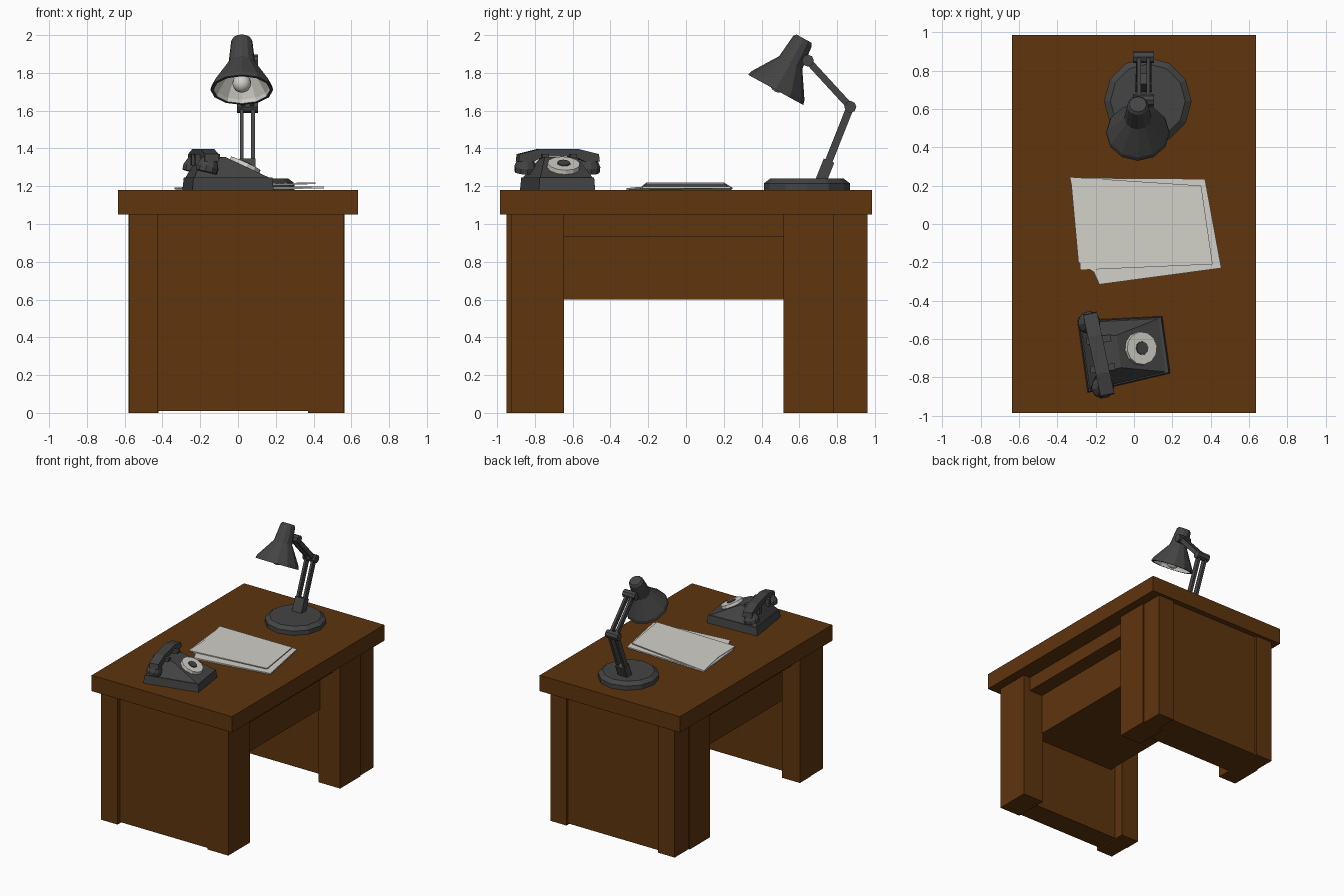
import bpy, bmesh, math
from mathutils import Matrix, Vector

cube = bpy.data.objects.get("Cube")
if cube:
    bpy.data.objects.remove(cube)


def material(name, rgb):
    m = bpy.data.materials.new(name)
    m.use_nodes = True
    m.diffuse_color = (*rgb, 1)
    m.node_tree.nodes["Principled BSDF"].inputs["Base Color"].default_value = (*rgb, 1)
    return m


WOOD = material("brown wood", (0.112, 0.035, 0.004))
DARK = material("charcoal", (0.058, 0.058, 0.06))
PAPER = material("paper white", (0.64, 0.63, 0.58))


def finish(name, bm, mats, matrix=Matrix()):
    bmesh.ops.recalc_face_normals(bm, faces=bm.faces)
    me = bpy.data.meshes.new(name)
    bm.to_mesh(me)
    bm.free()
    for m in mats:
        me.materials.append(m)
    ob = bpy.data.objects.new(name, me)
    ob.matrix_world = matrix
    bpy.context.collection.objects.link(ob)
    return ob


def box(name, x, y, z, mat, matrix=Matrix()):
    """Box from three (low, high) ranges."""
    bm = bmesh.new()
    bmesh.ops.create_cube(bm, size=1)
    for v in bm.verts:
        v.co = [sum(r) / 2 + c * (r[1] - r[0]) for r, c in zip((x, y, z), v.co)]
    return finish(name, bm, [mat], matrix)


def aim(start, direction):
    return Matrix.Translation(start) @ Vector((0, 0, 1)).rotation_difference(
        Vector(direction)).to_matrix().to_4x4()


def rod(name, a, b, wx, wy, mat):
    d = Vector(b) - Vector(a)
    box(name, (-wx / 2, wx / 2), (-wy / 2, wy / 2), (0, d.length), mat, aim(a, d))


def lathe(name, profile, sides, mats, matrix, inner_from=99):
    """Revolve (radius, height) points; segments from inner_from use the second material."""
    bm = bmesh.new()
    rings = []
    for r, h in profile:
        if r == 0:
            rings.append([bm.verts.new((0, 0, h))] * sides)
        else:
            rings.append([bm.verts.new((r * math.cos(t), r * math.sin(t), h))
                          for t in (math.tau * i / sides for i in range(sides))])
    for k, (p, q) in enumerate(zip(rings, rings[1:])):
        for i in range(sides):
            j = (i + 1) % sides
            f = bm.faces.new(list(dict.fromkeys((p[i], p[j], q[j], q[i]))))
            f.material_index = int(k >= inner_from)
    return finish(name, bm, mats, matrix)


def prism(name, points, offset, mat, matrix=Matrix()):
    """Extrude a flat outline of 3D points along offset."""
    bm = bmesh.new()
    face = bm.faces.new([bm.verts.new(p) for p in points])
    ext = bmesh.ops.extrude_face_region(bm, geom=[face], use_keep_orig=True)
    bmesh.ops.translate(bm, vec=offset,
                        verts=[g for g in ext["geom"] if isinstance(g, bmesh.types.BMVert)])
    return finish(name, bm, [mat], matrix)


def hull(name, points, mat, matrix):
    bm = bmesh.new()
    for p in points:
        bm.verts.new(p)
    bmesh.ops.convex_hull(bm, input=bm.verts)
    return finish(name, bm, [mat], matrix)


# Desk
LEG = (0, 1.05)
box("desk_top", (-.635, .635), (-.985, .985), (1.05, 1.18), WOOD)
box("back_panel", (-.5, .5), (.62, .94), (.01, 1.05), WOOD)
box("front_panel", (-.5, .5), (-.92, -.73), (.01, 1.05), WOOD)
box("back_inner_post_left", (.37, .565), (.515, .78), LEG, WOOD)
box("back_inner_post_right", (-.58, -.42), (.515, .78), LEG, WOOD)
box("back_outer_post_left", (.41, .555), (.78, .96), LEG, WOOD)
box("back_outer_post_right", (-.57, -.42), (.78, .96), LEG, WOOD)
box("front_post_left", (.37, .56), (-.925, -.645), LEG, WOOD)
box("front_inner_post_right", (-.58, -.42), (-.78, -.645), LEG, WOOD)
box("front_outer_post_right", (-.575, -.425), (-.95, -.78), LEG, WOOD)
box("apron", (-.5, .5), (-.66, .53), (.935, 1.05), WOOD)
box("drawer_box", (-.38, .38), (-.74, .63), (.6, .935), WOOD)

# Loose sheets of paper
prism("lower_sheet", [(-.33, .24, 1.18), (.37, .235, 1.188), (.455, -.23, 1.188),
                      (-.18, -.315, 1.18), (-.21, -.25, 1.18), (-.29, -.2, 1.18)],
      (0, 0, .01), PAPER)
prism("upper_sheet", [(-.335, .245, 1.185), (.35, .20, 1.212), (.41, -.21, 1.212),
                      (-.28, -.24, 1.187), (-.285, -.02, 1.187), (-.305, .1, 1.186)],
      (0, 0, .008), PAPER)

# Lamp: base, two pairs of arms, joints
LX = .05
lathe("lamp_base", [(0, 0), (.228, 0), (.228, .035), (.195, .06), (0, .06)], 12, [DARK],
      Matrix.Translation((.072, .64, 1.18)))
foot, elbow, neck = (.715, 1.23), (.87, 1.62), (.645, 1.865)
rod("lamp_bracket", (LX, *foot), (LX, .757, 1.335), .085, .06, DARK)
for side, dx in (("left", .03), ("right", -.03)):
    rod("lower_arm_" + side, (LX + dx, *foot), (LX + dx, *elbow), .02, .04, DARK)
    rod("upper_arm_" + side, (LX + dx * .8, *elbow), (LX + dx * .8, *neck), .02, .036, DARK)
for name, (y, z) in (("elbow_joint", elbow), ("neck_joint", neck)):
    lathe(name, [(0, -.055), (.032, -.055), (.032, .055), (0, .055)], 8, [DARK],
          aim((LX, y, z), (1, 0, 0)))

# Lamp shade with a pale inside and a bulb
shade = aim((.02, .475, 1.71), (0, .48, .876))
lathe("lamp_shade", [(0, .31), (.045, .31), (.056, .295), (.07, .165), (.16, .025), (.166, 0),
                     (.15, 0), (.145, .02), (.06, .15), (0, .15)], 12, [DARK, PAPER], shade, 6)
rod("shade_mount", (LX, *neck), (.02, .6, 1.88), .05, .04, DARK)
bm = bmesh.new()
bmesh.ops.create_uvsphere(bm, u_segments=12, v_segments=8, radius=.05)
bulb = finish("bulb", bm, [PAPER], shade @ Matrix.Translation((0, 0, .04)))
bulb.data.shade_smooth()

# Telephone, turned slightly on the desk
phone = Matrix.Translation((-.05, -.66, 1.18)) @ Matrix.Rotation(math.radians(8), 4, "Z")


def outline(scale, z):
    return [(x * scale, y * scale, z) for x, y in
            ((.22, .15), (.22, -.15), (-.22, -.19), (-.22, .19))]


hull("phone_base", outline(1, 0) + outline(.97, .065), DARK, phone)
hull("phone_body", outline(.95, .06) + [(x, s * y, z) for s in (1, -1) for x, y, z in
                                        ((-.03, .085, .175), (-.16, .1, .16))], DARK, phone)
dial = phone @ aim((.088, 0, .13), (.42, 0, .9))
lathe("dial_plate", [(0, -.02), (.09, -.02), (.086, .012), (0, .012)], 12, [PAPER], dial)
lathe("dial_centre", [(0, .01), (.036, .01), (.034, .018), (0, .018)], 10, [DARK], dial)
for y in (-.075, .075):
    box("cradle_prong", (-.19, -.06), (y - .018, y + .018), (.13, .19), DARK, phone)

# Handset: arched grip with a cup at each end
handset = phone @ Matrix.Translation((-.135, 0, 0)) @ Matrix.Rotation(math.radians(4), 4, "Z")
arch = [(-.22, .15), (-.215, .19), (-.1, .218)]
under = [(.14, .15), (.08, .178)]
profile = arch + [(-y, z) for y, z in reversed(arch)] + under + [(-y, z) for y, z in reversed(under)]
prism("handset_grip", [(-.037, y, z) for y, z in profile], (.074, 0, 0), DARK, handset)
for y in (-.172, .172):
    lathe("handset_cup", [(0, 0), (.058, 0), (.06, .03), (.04, .075), (0, .075)], 10, [DARK],
          handset @ aim((-.02, y, .095), (.25, 0, 1)))
